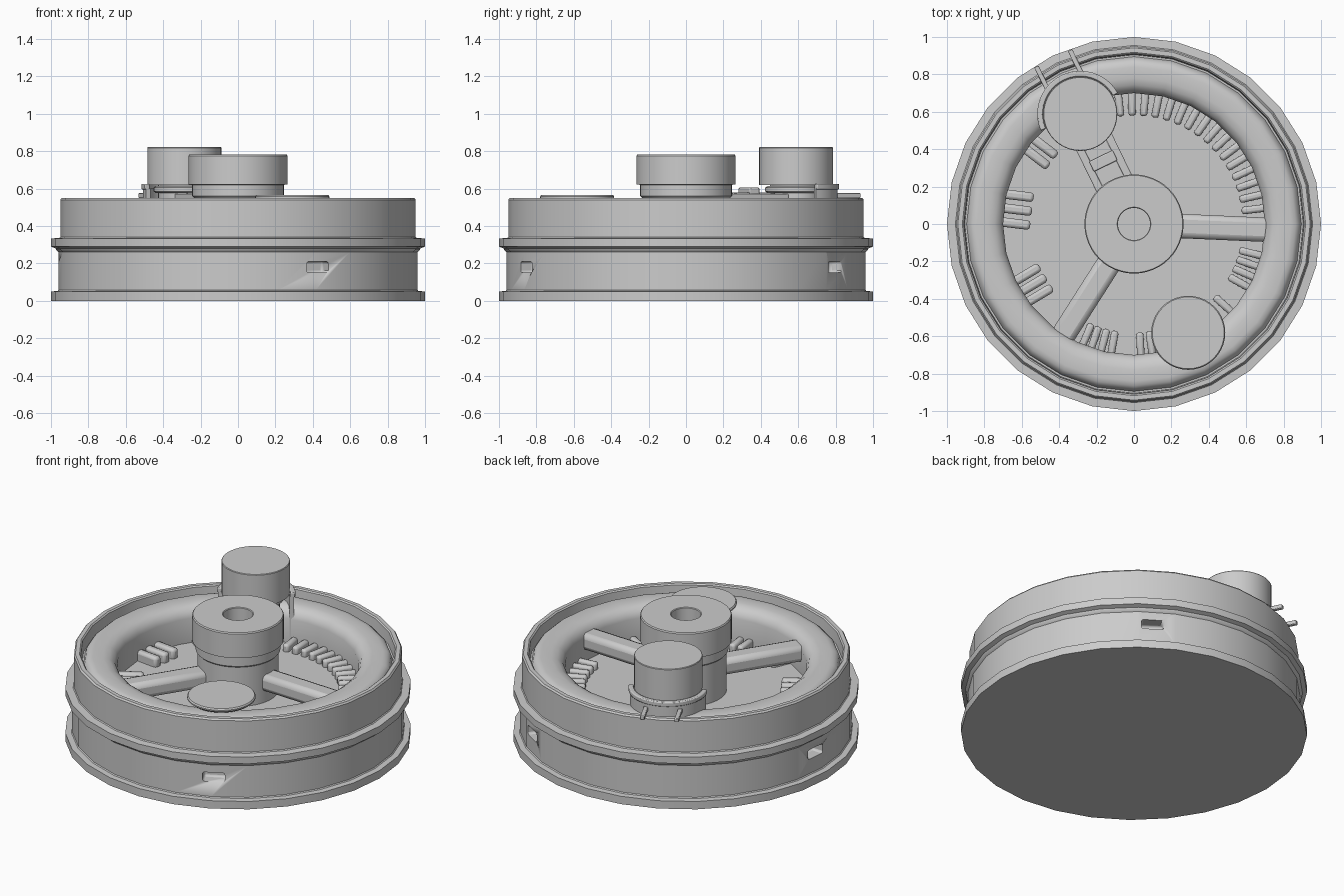
import bpy, bmesh
from math import cos, sin, pi, radians
from mathutils import Matrix, Vector

if "Cube" in bpy.data.objects:
    bpy.data.objects.remove(bpy.data.objects["Cube"])


def finish(name, bm, bevel=0, smooth=True):
    bmesh.ops.remove_doubles(bm, verts=bm.verts, dist=1e-5)
    bmesh.ops.recalc_face_normals(bm, faces=bm.faces)
    me = bpy.data.meshes.new(name)
    bm.to_mesh(me)
    bm.free()
    ob = bpy.data.objects.new(name, me)
    bpy.context.collection.objects.link(ob)
    if bevel:
        m = ob.modifiers.new("bevel", 'BEVEL')
        m.width, m.segments, m.limit_method = bevel, 2, 'ANGLE'
    if smooth:
        bpy.ops.object.select_all(action='DESELECT')
        ob.select_set(True)
        bpy.context.view_layer.objects.active = ob
        bpy.ops.object.shade_smooth_by_angle(angle=radians(32))
    return ob


def lathe(name, pts, n, center=(0, 0), start=0, sweep=360, bevel=0):
    """Revolve (r, z) points about z. A partial sweep makes a capped closed ring."""
    bm = bmesh.new()
    full = sweep == 360
    rings = []
    for i in range(n + (0 if full else 1)):
        a = radians(start + sweep * i / n)
        rings.append([bm.verts.new((center[0] + r * cos(a), center[1] + r * sin(a), z))
                      for r, z in pts])
    m = len(pts)
    for i in range(n):
        a, b = rings[i], rings[(i + 1) % len(rings)]
        for j in range(m - 1 if full else m):
            k = (j + 1) % m
            bm.faces.new((a[j], b[j], b[k], a[k]))
    if not full:
        bm.faces.new(rings[0])
        bm.faces.new(rings[-1])
    bmesh.ops.remove_doubles(bm, verts=bm.verts, dist=1e-5)
    return finish(name, bm, bevel)


def radial_box(name, ang, r0, r1, w, z0, z1, bevel=0, off=0):
    """Box lying along the direction ang, from r0 to r1, shifted sideways by off."""
    bm = bmesh.new()
    mat = (Matrix.Rotation(radians(ang), 4, 'Z')
           @ Matrix.Translation(((r0 + r1) / 2, off, (z0 + z1) / 2))
           @ Matrix.Diagonal((r1 - r0, w, z1 - z0, 1)))
    bmesh.ops.create_cube(bm, size=1, matrix=mat)
    return finish(name, bm, bevel)


ARM, DISC = 116, -63.5

# Drum: flanges, outer wall, rim, rounded inner ring and sunken floor
body = lathe("drum_body", [
    (0, 0), (1, 0), (1, .05), (.965, .052), (.96, .058), (.96, .26), (.972, .272),
    (.975, .28), (1, .29), (1, .333), (.955, .336), (.95, .342), (.95, .54), (.942, .55),
    (.918, .55), (.91, .543), (.905, .47), (.895, .47), (.885, .50), (.865, .517),
    (.84, .522), (.78, .522), (.745, .514), (.715, .492), (.70, .455), (.70, .30), (0, .30)], 28)

# Slots through the lower wall
for i in range(3):
    cut = radial_box("slot_cutter", DISC + 120 * i, .88, 1.02, .13, .15, .21, .012)
    cut.hide_render = True
    cut.hide_set(True)
    m = body.modifiers.new("slot", 'BOOLEAN')
    m.operation, m.object, m.solver = 'DIFFERENCE', cut, 'EXACT'

# Central hub with blind bore
lathe("hub", [(0, .28), (.235, .28), (.235, .55), (.245, .56), (.245, .62), (.265, .622),
              (.265, .775), (.26, .782), (.09, .782), (.086, .778), (.086, .50), (0, .50)], 48)

# Two spokes
for a in (-2.5, 237.5):
    radial_box("spoke", a, .2, .73, .13, .37, .475, .03)

# Ribs round the edge of the floor
angles = [7 + 6 * i for i in range(16)] + [-14, -19, -24, -29, -42, -82, -87,
                                          -100, -104.5, -109, -113]
for a in angles:
    radial_box("floor_rib", a, .58, .72, .04, .28, .345, .014)
# Wider parallel ribs on the left, in three groups
for a, offs in ((142.5, (-.035, .035)), (173, (-.075, 0, .075)), (211, (-.065, 0, .065))):
    for o in offs:
        radial_box("wide_rib", a, .55, .71, .05, .28, .36, .016, o)

# Arm that carries the post
radial_box("post_arm", ARM, .2, .56, .21, .49, .572, .006)
radial_box("arm_rail", ARM, .25, .50, .13, .57, .58, .004)
radial_box("arm_block", ARM, .345, .405, .14, .57, .605, .006)

# Post: cap cylinder on a neck
c = Vector((cos(radians(ARM)), sin(radians(ARM)))) * .655
lathe("post_cap", [(0, .62), (.198, .62), (.198, .818), (.195, .822), (0, .822)], 40, c)
lathe("post_neck", [(0, .32), (.14, .32), (.14, .64), (0, .64)], 32, c)
lathe("post_collar", [(0, .575), (.15, .575), (.165, .585), (.165, .605), (.15, .615), (0, .615)],
      32, c)

# Clamp: half shell round the post, with a lip and two prongs over the rim
lathe("clamp_shell", [(.195, .34), (.222, .34), (.222, .60), (.195, .60)], 24, c, ARM - 87, 174)
lathe("clamp_lip", [(.2, .595), (.23, .595), (.23, .625), (.2, .625)], 24, c, ARM - 87, 174, .006)
for o in (-.1, .1):
    radial_box("clamp_prong", ARM, .84, .985, .026, .55, .575, .004, o)

# Thin disc opposite the post
d = Vector((cos(radians(DISC)), sin(radians(DISC)))) * .65
lathe("flat_disc", [(0, .535), (.18, .535), (.198, .55), (.198, .558), (.192, .566), (0, .566)],
      40, d)
